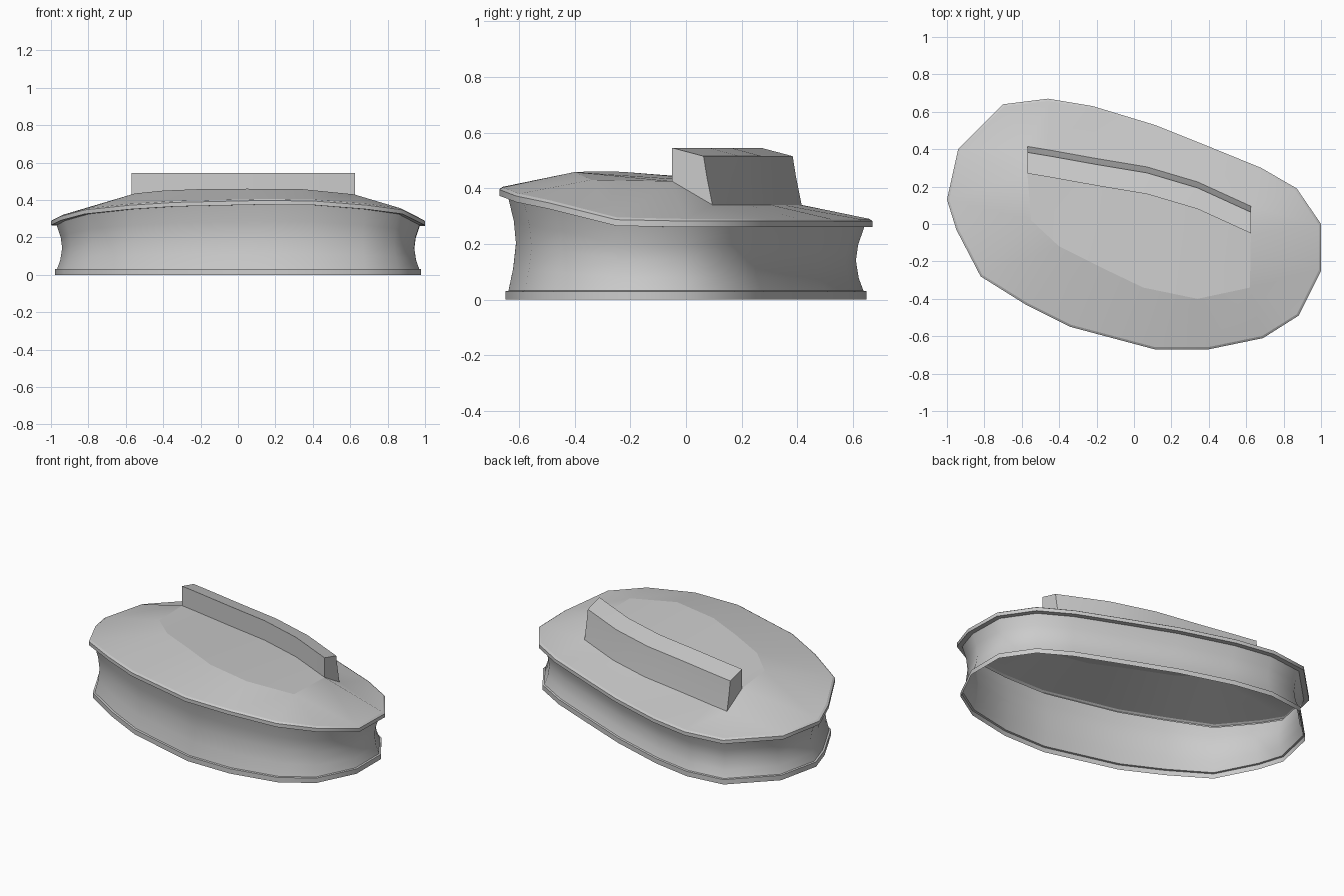
import bpy, math
from mathutils import Vector

if "Cube" in bpy.data.objects:
    bpy.data.objects.remove(bpy.data.objects["Cube"])

# outer rim seen from above, clockwise: x, y, height of underside
RIM = [(-1, .13, .265), (-.94, .4, .26), (-.7, .64, .26), (-.46, .67, .26), (-.22, .63, .26),
       (.11, .53, .26), (.41, .41, .26), (.68, .3, .26), (.87, .19, .26), (1, 0, .26),
       (1, -.25, .265), (.88, -.49, .325), (.69, -.61, .35), (.4, -.67, .373), (.11, -.67, .375),
       (-.34, -.55, .365), (-.58, -.43, .35), (-.82, -.28, .325), (-.95, -.03, .29)]
N = len(RIM)


def make(name, verts, faces, angle=40):
    me = bpy.data.meshes.new(name)
    me.from_pydata([tuple(v) for v in verts], [], faces)
    me.update()
    ob = bpy.data.objects.new(name, me)
    bpy.context.collection.objects.link(ob)
    bpy.ops.object.select_all(action='DESELECT')
    ob.select_set(True)
    bpy.context.view_layer.objects.active = ob
    bpy.ops.object.shade_smooth_by_angle(angle=math.radians(angle))
    return ob


def ring(inset, height):
    """Rim outline moved inwards, height given as a function of the underside z."""
    out = []
    for i, (x, y, z) in enumerate(RIM):
        a, p, b = (Vector(RIM[j % N][:2]) for j in (i - 1, i, i + 1))
        d, e = (p - a).normalized(), (b - p).normalized()
        n = (Vector((d.y, -d.x)) + Vector((e.y, -e.x))).normalized()
        q = p + n * inset
        out.append(Vector((q.x, q.y, height(z))))
    return out


def grid_faces(rows, cols, closed):
    return [(r * cols + c, r * cols + (c + 1) % cols,
             (r + 1) * cols + (c + 1) % cols, (r + 1) * cols + c)
            for r in range(rows - 1) for c in range(cols if closed else cols - 1)]


# waisted open side wall with foot flange and top lip
profile = [(.022, lambda z: 0), (.022, lambda z: .03), (.033, lambda z: .032),
           (.05, lambda z: z * .3), (.06, lambda z: z * .54), (.052, lambda z: z * .76),
           (.03, lambda z: z), (0, lambda z: z), (0, lambda z: z + .022), (.012, lambda z: z + .03)]
rings = [ring(*p) for p in profile]
make("side_wall", sum(rings, []), [f[::-1] for f in grid_faces(len(rings), N, True)][::1])

# ridge stations, left to right
XS = [-.57, -.45, -.2, .07, .34, .625]
FRONT = [.27, .25, .205, .16, .08, -.05]
base_f = [Vector((x, y, .425)) for x, y in zip(XS, FRONT)]
top_f = [Vector((x, y, .545)) for x, y in zip(XS, FRONT)]
top_b = [Vector((x, y + .113, .515)) for x, y in zip(XS, FRONT)]
mid_b = [Vector((x, y + .125, .44)) for x, y in zip(XS, FRONT)]
base_b = [Vector((x, y + .145, .34)) for x, y in zip(XS, FRONT)]

# upright curved ridge with closed ends
rows = [base_f, top_f, top_b, mid_b, base_b]
ends = [(24, 18, 12, 6, 0), (5, 11, 17, 23, 29)]
make("ridge", sum(rows, []), grid_faces(5, 6, False) + ends)

# shallow shelf in front of the ridge
edge = [Vector(p) for p in [(-.55, .02, .435), (-.4, -.12, .45), (-.18, -.23, .459),
                            (.05, -.34, .46), (.34, -.4, .458), (.62, -.34, .43)]]
make("shelf", edge + base_f, grid_faces(2, 6, False))

# sloping deck between the rim and the ridge and shelf
inner = [base_f[0]] + base_b + [base_f[-1]] + edge[::-1]
M = len(inner)
link = [0, 1, 1, 2, 3, 4, 5, 6, 6, 7, 8, 8, 8, 9, 10, 11, 12, 13, 13]
faces = []
for i in range(N):
    j = (i + 1) % N
    a, b = N + link[i], N + link[j]
    if a == b:
        faces.append((j, i, a))
    else:
        faces += [(j, i, a), (j, a, b)]
make("deck", rings[-1] + inner, faces)
